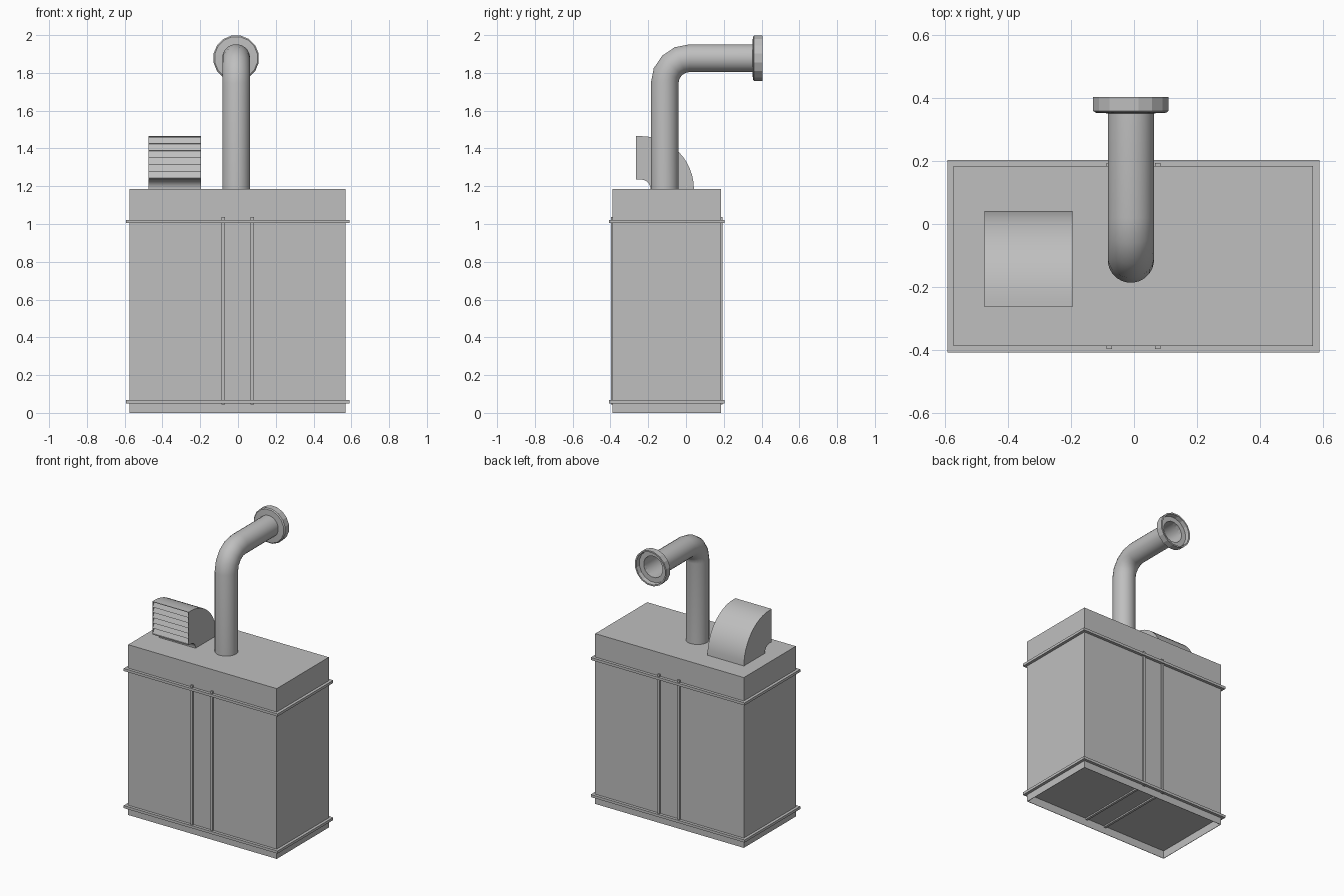
import bpy, bmesh, math
from mathutils import Vector, Matrix

cube = bpy.data.objects.get("Cube")
if cube:
    bpy.data.objects.remove(cube, do_unlink=True)

grey = bpy.data.materials.new("plain_grey")
grey.use_nodes = True
grey.diffuse_color = (0.52, 0.52, 0.52, 1)
grey.node_tree.nodes["Principled BSDF"].inputs["Base Color"].default_value = grey.diffuse_color


def finish(name, bm, smooth=None):
    bmesh.ops.recalc_face_normals(bm, faces=bm.faces)
    mesh = bpy.data.meshes.new(name)
    bm.to_mesh(mesh)
    bm.free()
    mesh.materials.append(grey)
    ob = bpy.data.objects.new(name, mesh)
    bpy.context.collection.objects.link(ob)
    if smooth:
        bpy.ops.object.select_all(action='DESELECT')
        ob.select_set(True)
        bpy.context.view_layer.objects.active = ob
        bpy.ops.object.shade_smooth_by_angle(angle=math.radians(smooth))
    return ob


def add_box(bm, x0, x1, y0, y1, z0, z1, tilt=0):
    size = Matrix.Diagonal((x1 - x0, y1 - y0, z1 - z0, 1))
    mid = Matrix.Translation(((x0 + x1) / 2, (y0 + y1) / 2, (z0 + z1) / 2))
    bmesh.ops.create_cube(bm, size=1, matrix=mid @ Matrix.Rotation(tilt, 4, 'X') @ size)


def recess(bm, normal, rim, depth):
    """Inset the faces pointing along normal and push them inwards."""
    bm.normal_update()
    faces = [f for f in bm.faces if f.normal.dot(normal) > 0.99]
    bmesh.ops.inset_region(bm, faces=faces, thickness=rim)
    hole = bmesh.ops.extrude_face_region(bm, geom=faces)["geom"]
    bmesh.ops.translate(bm, vec=-normal * depth,
                        verts=[v for v in hole if isinstance(v, bmesh.types.BMVert)])
    bmesh.ops.delete(bm, geom=faces, context='FACES')


def tube(name, rings, sides, smooth=None, closed=False):
    """Skin circles (y, z, radius, lean): lean 0 faces up, 90 degrees faces back."""
    bm = bmesh.new()
    loops = []
    for y, z, r, lean in rings:
        loop = []
        for i in range(sides):
            a = math.tau * (i + 0.5) / sides
            u, w = r * math.cos(a), r * math.sin(a)
            loop.append(bm.verts.new((PIPE_X + u, y + w * math.cos(lean), z - w * math.sin(lean))))
        loops.append(loop)
    pairs = list(zip(loops, loops[1:])) + ([(loops[-1], loops[0])] if closed else [])
    for a, b in pairs:
        for i in range(sides):
            j = (i + 1) % sides
            bm.faces.new((a[i], a[j], b[j], b[i]))
    return finish(name, bm, smooth)


# Cabinet with a recessed underside
X0, X1, Y0, Y1, TOP = -0.574, 0.57, -0.388, 0.184, 1.185
FLOOR = 0.055
bm = bmesh.new()
add_box(bm, X0, X1, Y0, Y1, 0, TOP)
recess(bm, Vector((0, 0, -1)), 0.004, FLOOR)
finish("cabinet", bm)

# Horizontal bands around the cabinet
OUT = 0.02
for name, z in (("lower_band", 0.05), ("upper_band", 1.004)):
    bm = bmesh.new()
    for y in (Y0 - OUT, Y1):
        add_box(bm, X0 - OUT, X1 + OUT, y, y + OUT, z, z + 0.018)
    for x in (X0 - OUT, X1):
        add_box(bm, x, x + OUT, Y0, Y1, z, z + 0.018)
    finish(name, bm)

# Vertical straps running down both faces and under the floor
for name, x in (("right_strap", -0.087), ("left_strap", 0.067)):
    bm = bmesh.new()
    for y in (Y0 - 0.01, Y1):
        add_box(bm, x, x + 0.017, y, y + 0.01, 0.045, 1.038)
    add_box(bm, x, x + 0.017, Y0, Y1, 0.045, FLOOR)
    finish(name, bm)

# Exhaust pipe with a bend towards the back
PIPE_X, PIPE_Y, PIPE_Z, R = -0.01, -0.113, 1.878, 0.074
BEND, STEPS, END = 0.132, 4, 0.375
rings = [(PIPE_Y, TOP - 0.01, R, 0)]
for i in range(STEPS + 1):
    a = math.pi / 2 * i / STEPS
    rings.append((PIPE_Y + BEND * (1 - math.cos(a)), PIPE_Z - BEND * (1 - math.sin(a)), R, a))
rings.append((END, PIPE_Z, R, math.pi / 2))
tube("exhaust_pipe", rings, 24, 50)

# Cupped flange on the pipe end
profile = [(R, 0.352), (0.115, 0.354), (0.122, 0.36), (0.122, 0.404),
           (0.112, 0.404), (0.108, END), (R, END)]
tube("pipe_flange", [(y, PIPE_Z, r, math.pi / 2) for r, y in profile], 16, 20, True)

# Curved vent hood: quarter elbow with a recessed mouth
VX0, VX1, CY, MOUTH = -0.475, -0.195, -0.238, -0.264
INNER, OUTER, ARC = 0.05, 0.28, 12


def arc(radius):
    return [(CY + radius * math.sin(math.pi / 2 * i / ARC),
             TOP + radius * math.cos(math.pi / 2 * i / ARC)) for i in range(ARC + 1)]


outline = [(MOUTH, TOP + OUTER)] + arc(OUTER) + arc(INNER)[::-1] + [(MOUTH, TOP + INNER)]
bm = bmesh.new()
side = bm.faces.new([bm.verts.new((VX0, y, z)) for y, z in outline])
wall = bmesh.ops.extrude_face_region(bm, geom=[side])["geom"]
bmesh.ops.translate(bm, vec=(VX1 - VX0, 0, 0),
                    verts=[v for v in wall if isinstance(v, bmesh.types.BMVert)])
bmesh.ops.recalc_face_normals(bm, faces=bm.faces)
recess(bm, Vector((0, -1, 0)), 0.005, 0.024)
finish("vent_hood", bm, 30)

# Slanted louvre slats in the mouth
SLATS = 6
pitch = (OUTER - INNER - 0.01) / SLATS
bm = bmesh.new()
for i in range(SLATS):
    z = TOP + INNER + 0.005 + pitch * (i + 0.5)
    add_box(bm, VX0 + 0.004, VX1 - 0.004, MOUTH + 0.008, MOUTH + 0.012,
            z - pitch * 0.5, z + pitch * 0.5, math.radians(-25))
finish("vent_slats", bm)
